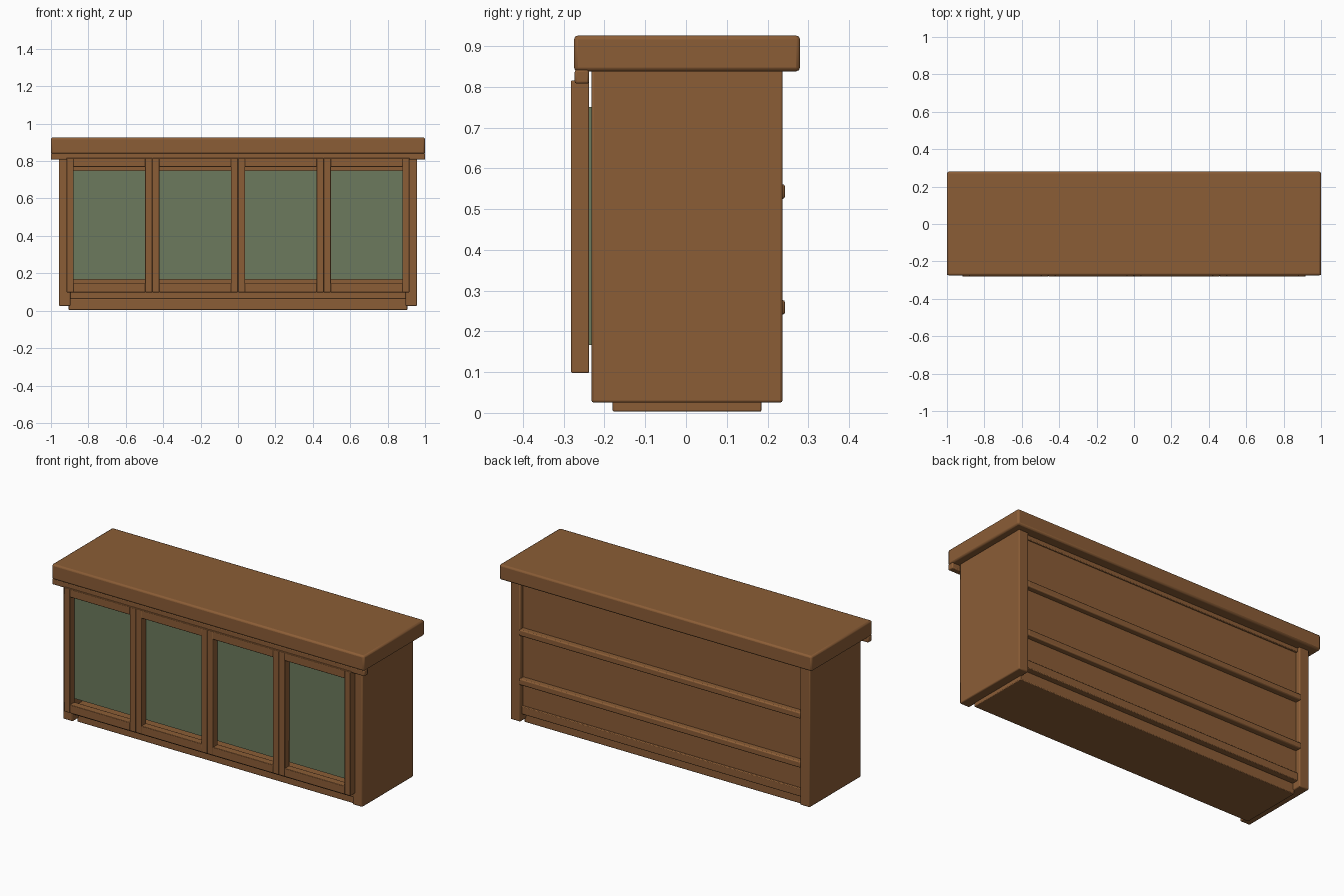
import bpy

if "Cube" in bpy.data.objects:
    bpy.data.objects.remove(bpy.data.objects["Cube"])


def material(name, color):
    m = bpy.data.materials.new(name)
    m.diffuse_color = (*color, 1)
    m.use_nodes = True
    m.node_tree.nodes["Principled BSDF"].inputs["Base Color"].default_value = m.diffuse_color
    return m


WOOD = material("brown_wood", (0.26, 0.11, 0.037))
GLASS = material("green_glass", (0.15, 0.195, 0.11))


def box(name, x, y, z, bevel=0.004, mat=WOOD):
    """Bevelled box given as (min, max) along each axis."""
    bpy.ops.mesh.primitive_cube_add(
        size=1, location=[(a + b) / 2 for a, b in (x, y, z)])
    ob = bpy.context.object
    ob.name = name
    ob.scale = [b - a for a, b in (x, y, z)]
    bpy.ops.object.transform_apply(location=False, rotation=False, scale=True)
    ob.data.materials.append(mat)
    if bevel:
        mod = ob.modifiers.new("soft_edges", 'BEVEL')
        mod.width = bevel
        mod.segments = 2
        bpy.ops.object.shade_smooth_by_angle()
    return ob


# Worktop and the trim strip under its front edge
box("worktop", (-1, 1), (-0.275, 0.28), (0.838, 0.926), 0.01)
box("front_trim", (-1, 1), (-0.273, -0.238), (0.808, 0.842), 0.005)

# Plinth and carcass
box("plinth", (-0.905, 0.905), (-0.18, 0.185), (0.003, 0.065))
for side, s in (("left", -1), ("right", 1)):
    box(side + "_side_panel", sorted((s * 0.896, s * 0.958)),
        (-0.232, 0.237), (0.025, 0.842), 0.006)
box("bottom_panel", (-0.9, 0.9), (-0.225, 0.22), (0.063, 0.11))
box("top_panel", (-0.9, 0.9), (-0.225, 0.22), (0.815, 0.842))
box("back_panel", (-0.9, 0.9), (0.19, 0.21), (0.07, 0.83), 0)

# Shelves, with their edges showing through the back
for i, z in enumerate((0.241, 0.525)):
    box(f"shelf_{i + 1}", (-0.9, 0.9), (-0.22, 0.243), (z, z + 0.036), 0.006)

# Four framed doors with glass behind each frame
W, Y = 0.4585, (-0.282, -0.238)
for i in range(4):
    x0 = -0.917 + i * W
    x1 = x0 + W
    n = f"door_{i + 1}_"
    box(n + "left_stile", (x0, x0 + 0.038), Y, (0.098, 0.816), 0.003)
    box(n + "right_stile", (x1 - 0.038, x1), Y, (0.098, 0.816), 0.003)
    box(n + "bottom_rail", (x0 + 0.036, x1 - 0.036), Y, (0.098, 0.146), 0.003)
    box(n + "top_rail", (x0 + 0.036, x1 - 0.036), Y, (0.769, 0.816), 0.003)
    box(n + "glass", (x0 + 0.03, x1 - 0.03), (-0.239, -0.232),
        (0.166, 0.75), 0, GLASS)
